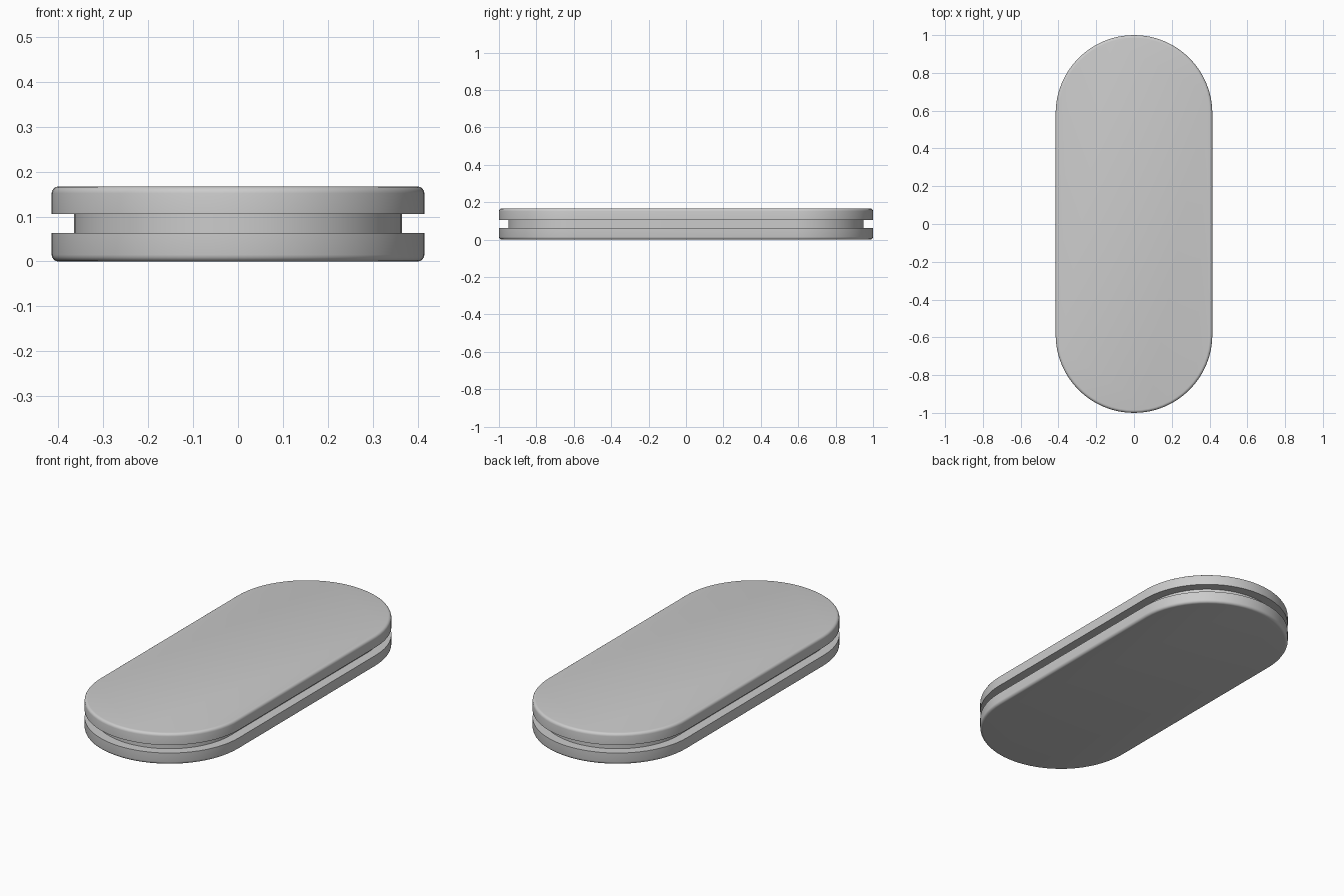
import bpy, bmesh
from math import sin, cos, pi

if "Cube" in bpy.data.objects:
    bpy.data.objects.remove(bpy.data.objects["Cube"])

R, CY, H = 0.415, 0.585, 0.167      # end radius, end centre, height
G0, G1, DEPTH = 0.063, 0.106, 0.05  # groove bottom, top, depth
FIL, SEG, STEPS = 0.015, 32, 4      # edge rounding, arc segments, fillet steps


def stadium(bm, inset, z):
    """One ring of the rounded-end outline, pulled in by inset."""
    r = R - inset
    ring = []
    for start, cy in ((0, CY), (pi, -CY)):
        for i in range(SEG + 1):
            a = start + pi * i / SEG
            ring.append(bm.verts.new((r * cos(a), cy + r * sin(a), z)))
    return ring


# Edge profile as (inset, z): rounded bottom, groove, rounded top
arc = [(FIL * (1 - sin(a)), FIL * (1 - cos(a)))
       for a in (pi / 2 * i / STEPS for i in range(STEPS + 1))]
profile = (arc + [(0, G0), (DEPTH, G0), (DEPTH, G1), (0, G1)]
           + [(d, H - z) for d, z in reversed(arc)])

# Grooved plate body
bm = bmesh.new()
rings = [stadium(bm, d, z) for d, z in profile]
for lo, hi in zip(rings, rings[1:]):
    n = len(lo)
    for i in range(n):
        j = (i + 1) % n
        bm.faces.new((lo[i], lo[j], hi[j], hi[i]))
bm.faces.new(rings[0][::-1])
bm.faces.new(rings[-1])
bmesh.ops.recalc_face_normals(bm, faces=bm.faces[:])
mesh = bpy.data.meshes.new("grooved_plate")
bm.to_mesh(mesh)
bm.free()
plate = bpy.data.objects.new("grooved_plate", mesh)
bpy.context.collection.objects.link(plate)
bpy.context.view_layer.objects.active = plate
plate.select_set(True)
bpy.ops.object.shade_smooth_by_angle()
